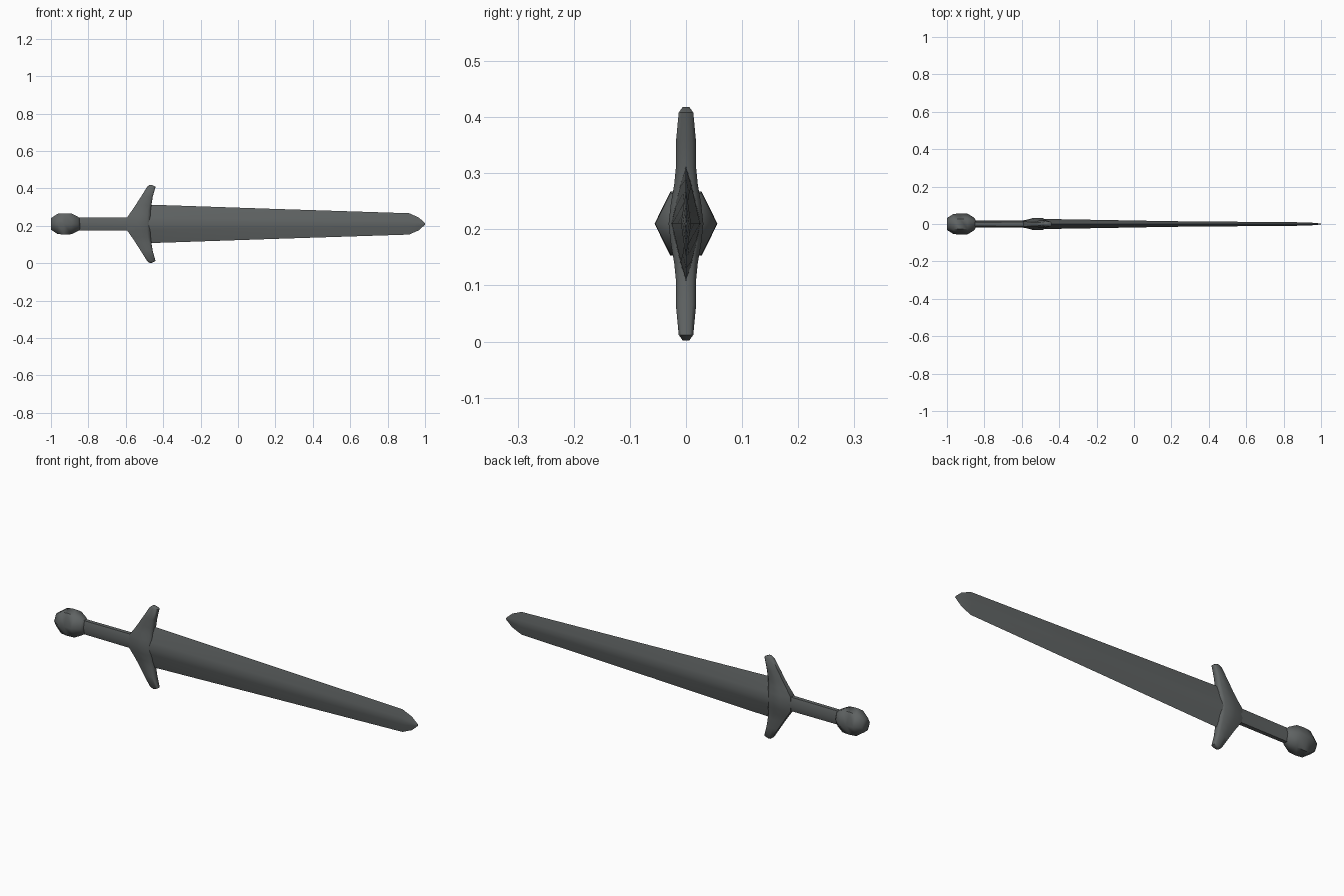
import bpy, bmesh, math

if "Cube" in bpy.data.objects:
    bpy.data.objects.remove(bpy.data.objects["Cube"])

ZC = 0.21  # height of the sword's long axis

steel = bpy.data.materials.new("dark steel")
steel.diffuse_color = (0.115, 0.125, 0.125, 1)
steel.use_nodes = True
steel.node_tree.nodes["Principled BSDF"].inputs["Base Color"].default_value = steel.diffuse_color


def loft(name, rings):
    """Skin a list of equal-length point rings and cap both ends."""
    bm = bmesh.new()
    rows = [[bm.verts.new(p) for p in ring] for ring in rings]
    n = len(rows[0])
    for a, b in zip(rows, rows[1:]):
        for i in range(n):
            j = (i + 1) % n
            bm.faces.new((a[i], a[j], b[j], b[i]))
    bm.faces.new(rows[0])
    bm.faces.new(rows[-1])
    bmesh.ops.remove_doubles(bm, verts=bm.verts, dist=0.0005)
    bmesh.ops.recalc_face_normals(bm, faces=bm.faces)
    mesh = bpy.data.meshes.new(name)
    bm.to_mesh(mesh)
    bm.free()
    mesh.materials.append(steel)
    ob = bpy.data.objects.new(name, mesh)
    bpy.context.collection.objects.link(ob)
    bpy.context.view_layer.objects.active = ob
    for o in bpy.context.selected_objects:
        o.select_set(False)
    ob.select_set(True)
    bpy.ops.object.shade_smooth_by_angle(angle=math.radians(62))
    return ob


def hex_ring(x, ry, rz):
    """Six-sided ring with corners on +-y and flats on +-z."""
    return [(x, ry * math.cos(k * math.pi / 3),
             ZC + rz * math.sin(k * math.pi / 3) / math.sin(math.pi / 3)) for k in range(6)]


def blade_ring(x, h, t):
    """Lens section with a central ridge and sharp edges."""
    half = [(0, h), (0.38 * t, 0.68 * h), (0.72 * t, 0.3 * h), (t, 0),
            (0.72 * t, -0.3 * h), (0.38 * t, -0.68 * h), (0, -h)]
    return [(x, y, ZC + z) for y, z in half + [(-y, z) for y, z in half[-2:0:-1]]]


def guard_ring(dz, x0, x1, y):
    """Guard section: bevelled at the grip side, blunt at the blade side."""
    w = x1 - x0
    pts = [(x0, 0.55 * y), (x0 + 0.4 * w, y), (x1 - 0.15 * w, y), (x1, 0.6 * y)]
    pts += [(x, -v) for x, v in reversed(pts)]
    return [(x, v, ZC + dz) for x, v in pts]


# pommel
loft("pommel", [hex_ring(x, ry, rz) for x, ry, rz in [
    (-1.0, 0.032, 0.031), (-0.965, 0.054, 0.054), (-0.93, 0.056, 0.057),
    (-0.89, 0.055, 0.055), (-0.855, 0.034, 0.038), (-0.845, 0.018, 0.030)]])

# grip
loft("grip", [hex_ring(x, ry, rz) for x, ry, rz in [
    (-0.87, 0.019, 0.034), (-0.59, 0.02, 0.035), (-0.54, 0.026, 0.037)]])

# crossguard, two arms swept toward the blade
arm = [(0.036, -0.592, -0.467, 0.027), (0.07, -0.568, -0.467, 0.021),
       (0.1, -0.548, -0.463, 0.018), (0.145, -0.519, -0.456, 0.018),
       (0.198, -0.486, -0.441, 0.013), (0.208, -0.474, -0.460, 0.006)]
sections = [(-d, a, b, y) for d, a, b, y in reversed(arm)]
sections += [(0, -0.595, -0.467, 0.031)] + arm
loft("crossguard", [guard_ring(*s) for s in sections])

# blade
loft("blade", [blade_ring(x, h, t) for x, h, t in [
    (-0.5, 0.1035, 0.027), (-0.36, 0.099, 0.025), (0.2, 0.08, 0.015),
    (0.915, 0.057, 0.009), (0.967, 0.034, 0.006), (1.0, 0.004, 0.002)]])
